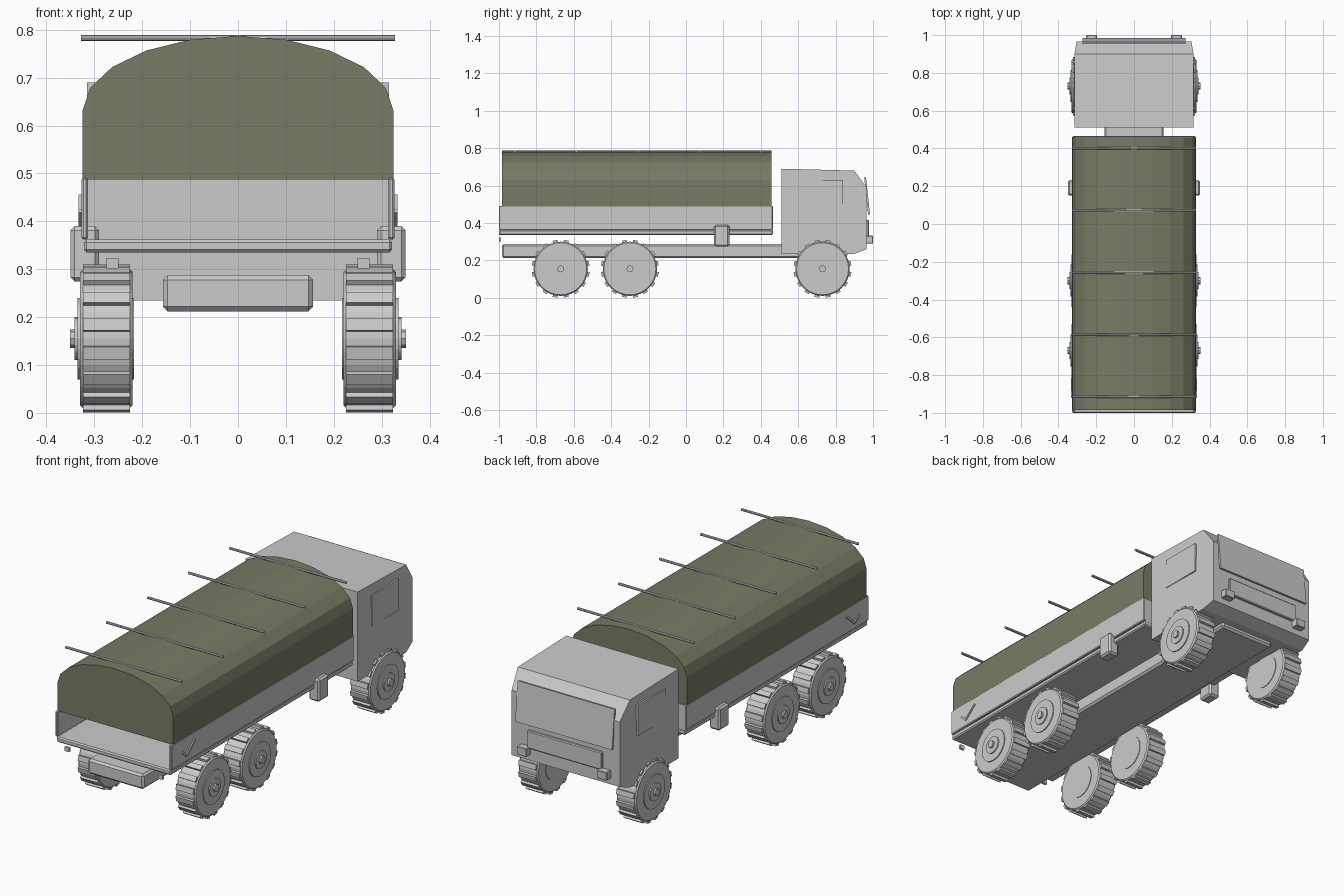
import bpy, bmesh, math
from mathutils import Vector, Matrix

if "Cube" in bpy.data.objects:
    bpy.data.objects.remove(bpy.data.objects["Cube"])

olive = bpy.data.materials.new("olive_canvas")
olive.diffuse_color = (0.19, 0.20, 0.13, 1)
olive.use_nodes = True
olive.node_tree.nodes["Principled BSDF"].inputs["Base Color"].default_value = olive.diffuse_color


def finish(name, bm, mat=None):
    bmesh.ops.recalc_face_normals(bm, faces=bm.faces)
    me = bpy.data.meshes.new(name)
    bm.to_mesh(me)
    bm.free()
    ob = bpy.data.objects.new(name, me)
    bpy.context.collection.objects.link(ob)
    if mat:
        me.materials.append(mat)
    return ob


def box(name, x, y, z, bevel=0.0, tilt=0.0):
    """Box from (min, max) ranges, tilted about its own x axis."""
    c = Vector(((x[0] + x[1]) / 2, (y[0] + y[1]) / 2, (z[0] + z[1]) / 2))
    bm = bmesh.new()
    bmesh.ops.create_cube(bm, size=1)
    bmesh.ops.scale(bm, vec=(x[1] - x[0], y[1] - y[0], z[1] - z[0]), verts=bm.verts)
    if bevel:
        bmesh.ops.bevel(bm, geom=bm.edges[:], offset=bevel, segments=1, affect='EDGES')
    bm.transform(Matrix.Translation(c) @ Matrix.Rotation(tilt, 4, 'X'))
    return finish(name, bm)


def extrude(name, pts, axis, a, b, mat=None):
    """Closed profile swept along x (points are y, z) or y (points are x, z)."""
    bm = bmesh.new()
    place = (lambda p, t: (t, p[0], p[1])) if axis == 'x' else (lambda p, t: (p[0], t, p[1]))
    f = bm.faces.new([bm.verts.new(place(p, a)) for p in pts])
    r = bmesh.ops.extrude_face_region(bm, geom=[f])
    vs = [v for v in r['geom'] if isinstance(v, bmesh.types.BMVert)]
    bmesh.ops.translate(bm, verts=vs, vec=(b - a, 0, 0) if axis == 'x' else (0, b - a, 0))
    return finish(name, bm, mat)


def cylinder(bm, r, x0, x1, sides):
    m = Matrix.Translation(((x0 + x1) / 2, 0, 0)) @ Matrix.Rotation(math.pi / 2, 4, 'Y')
    return bmesh.ops.create_cone(bm, cap_ends=True, segments=sides, radius1=r, radius2=r,
                                 depth=x1 - x0, matrix=m)['verts']


def wheel(name, side, y):
    bm = bmesh.new()
    # tire with chamfered shoulders
    cylinder(bm, 0.145, -0.055, 0.055, 32)
    rims = [e for e in bm.edges if abs(e.verts[0].co.x - e.verts[1].co.x) < 1e-5]
    bmesh.ops.bevel(bm, geom=rims, offset=0.006, segments=1, affect='EDGES')
    # rim disc and hub
    cylinder(bm, 0.085, -0.058, 0.060, 24)
    cylinder(bm, 0.045, -0.058, 0.066, 20)
    cylinder(bm, 0.019, -0.058, 0.076, 8)
    # tread lugs
    for i in range(16):
        m = (Matrix.Rotation(2 * math.pi * (i + 0.5) / 16, 4, 'X')
             @ Matrix.Translation((0, 0, 0.147)) @ Matrix.Diagonal((0.098, 0.026, 0.016, 1)))
        bmesh.ops.create_cube(bm, size=1, matrix=m)
    ob = finish(name, bm)
    ob.location = (side * 0.275, y, 0.155)
    if side < 0:
        ob.rotation_euler.z = math.pi
    return ob


# chassis
box("chassis", (-0.157, 0.157), (-0.985, 0.86), (0.212, 0.288), 0.01)

# cargo bed
box("bed_floor", (-0.322, 0.322), (-1.0, 0.465), (0.335, 0.362), 0.006)
box("bed_front_wall", (-0.315, 0.315), (0.445, 0.463), (0.355, 0.487))

# canvas cover: straight sides with a ten-sided half-ellipse roof
arch = [(0.325 * math.cos(math.pi * i / 10), 0.63 + 0.157 * math.sin(math.pi * i / 10))
        for i in range(11)]
extrude("canvas_cover", [(0.325, 0.487)] + arch + [(-0.325, 0.487)], 'y', -0.985, 0.458, olive)

# roof bars
for i in range(5):
    bm = bmesh.new()
    cylinder(bm, 0.0065, -0.328, 0.328, 8)
    finish(f"roof_bar_{i + 1}", bm).location = (0, -0.915 + 0.329 * i, 0.783)

# cab with front corners tapered inward
cab = extrude("cab", [(0.51, 0.235), (0.51, 0.69), (0.90, 0.68), (0.965, 0.59),
                      (0.965, 0.26), (0.90, 0.235)], 'x', -0.315, 0.315)
for v in cab.data.vertices:
    if v.co.y > 0.93:
        v.co.x *= 0.965

# windshield and grille
box("windshield", (-0.272, 0.272), (0.963, 0.973), (0.445, 0.645), 0, math.radians(6))
box("grille", (-0.21, 0.21), (0.955, 0.978), (0.325, 0.415), 0.004)

for s, tag in ((-1, "left"), (1, "right")):
    def span(a, b):
        return (a, b) if s > 0 else (-b, -a)
    box(f"bed_side_{tag}", span(0.313, 0.327), (-1.0, 0.465), (0.362, 0.491), 0.004)
    # fuel or tool box hung below the bed
    box(f"side_box_{tag}", span(0.29, 0.35), (0.15, 0.232), (0.274, 0.39), 0.009)
    box(f"side_window_{tag}", span(0.308, 0.318), (0.62, 0.84), (0.475, 0.63))
    box(f"headlight_{tag}", span(0.197, 0.253), (0.955, 1.0), (0.29, 0.332), 0.003)
    box(f"tail_light_{tag}", span(0.25, 0.275), (-1.0, -0.988), (0.302, 0.323))
    # bed latch made of two angled bars
    box(f"latch_short_{tag}", span(0.32, 0.333), (-0.92, -0.875), (0.403, 0.413), 0, math.radians(-40))
    box(f"latch_long_{tag}", span(0.32, 0.333), (-0.895, -0.805), (0.418, 0.428), 0, math.radians(40))
    # wheels
    for label, y in (("rear", -0.67), ("middle", -0.30), ("front", 0.73)):
        wheel(f"{label}_wheel_{tag}", s, y)
